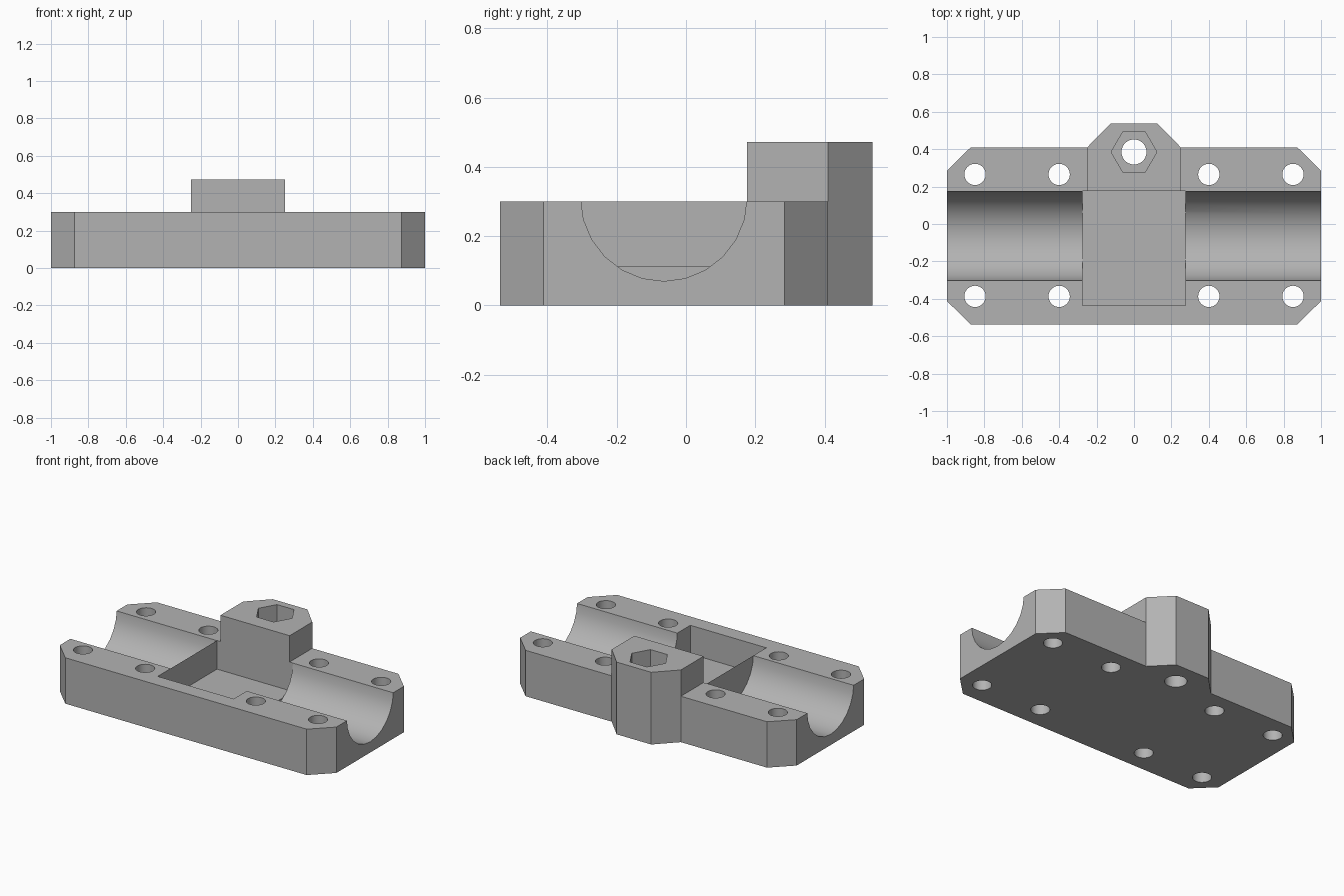
import bpy
import bmesh
from math import cos, sin, pi, radians
from mathutils import Matrix, Vector

cube = bpy.data.objects.get("Cube")
if cube:
    bpy.data.objects.remove(cube, do_unlink=True)

grey = bpy.data.materials.new("plain grey")
grey.use_nodes = True
colour = (0.45, 0.45, 0.45, 1)
grey.diffuse_color = colour
grey.node_tree.nodes["Principled BSDF"].inputs["Base Color"].default_value = colour


def prism(name, outline, low, high, along_x=False):
    """Extrude an outline along z, or a (y, z) outline along x."""
    bm = bmesh.new()
    face = bm.faces.new([bm.verts.new((a, b, low)) for a, b in outline])
    out = bmesh.ops.extrude_face_region(bm, geom=[face])["geom"]
    top = [v for v in out if isinstance(v, bmesh.types.BMVert)]
    bmesh.ops.translate(bm, verts=top, vec=Vector((0, 0, high - low)))
    if along_x:
        swap = Matrix(((0, 0, 1, 0), (1, 0, 0, 0), (0, 1, 0, 0), (0, 0, 0, 1)))
        bmesh.ops.transform(bm, matrix=swap, verts=bm.verts)
    bmesh.ops.recalc_face_normals(bm, faces=bm.faces)
    mesh = bpy.data.meshes.new(name)
    bm.to_mesh(mesh)
    bm.free()
    mesh.materials.append(grey)
    obj = bpy.data.objects.new(name, mesh)
    bpy.context.collection.objects.link(obj)
    return obj


def ring(x, y, radius, sides):
    return [(x + radius * cos(2 * pi * i / sides),
             y + radius * sin(2 * pi * i / sides)) for i in range(sides)]


def rectangle(x0, x1, y0, y1):
    return [(x0, y0), (x1, y0), (x1, y1), (x0, y1)]


def combine(target, tool, operation="DIFFERENCE"):
    """Apply a boolean and discard the tool."""
    tool.hide_render = True
    mod = target.modifiers.new(tool.name, "BOOLEAN")
    mod.operation = operation
    mod.solver = "EXACT"
    mod.object = tool
    bpy.context.view_layer.objects.active = target
    bpy.ops.object.modifier_apply(modifier=mod.name)
    bpy.data.objects.remove(tool, do_unlink=True)


# Base block with chamfered corners
right_side = [(0.873, -0.537), (1, -0.412), (1, 0.285), (0.873, 0.41)]
block = prism("bearing_block", right_side + [(-x, y) for x, y in reversed(right_side)], 0, 0.3)

# Bolt tower at the back
tower_side = [(0.25, 0.172), (0.25, 0.41), (0.125, 0.538)]
tower = prism("bolt_tower", tower_side + [(-x, y) for x, y in reversed(tower_side)], 0, 0.472)
combine(block, tower, "UNION")

# Square pocket in the middle
combine(block, prism("pocket_cutter", rectangle(-0.275, 0.275, -0.437, 0.176), 0.113, 0.8))

# Round channel at each end
for low, high in ((-1.2, -0.275), (0.275, 1.2)):
    combine(block, prism("channel_cutter", ring(-0.064, 0.31, 0.24, 24), low, high, True))

# Screw holes along both rails
for x in (-0.85, -0.4, 0.4, 0.85):
    for y in (-0.387, 0.265):
        combine(block, prism("screw_cutter", ring(x, y, 0.057, 32), -0.1, 0.6))

# Tower bolt hole and hexagonal nut recess
combine(block, prism("bolt_cutter", ring(0, 0.385, 0.067, 32), -0.1, 0.6))
combine(block, prism("nut_cutter", ring(0, 0.385, 0.122, 6), 0.25, 0.6))

# Smooth curves with crisp edges
bpy.ops.object.select_all(action="DESELECT")
block.select_set(True)
bpy.context.view_layer.objects.active = block
bpy.ops.object.shade_smooth_by_angle(angle=radians(30))
